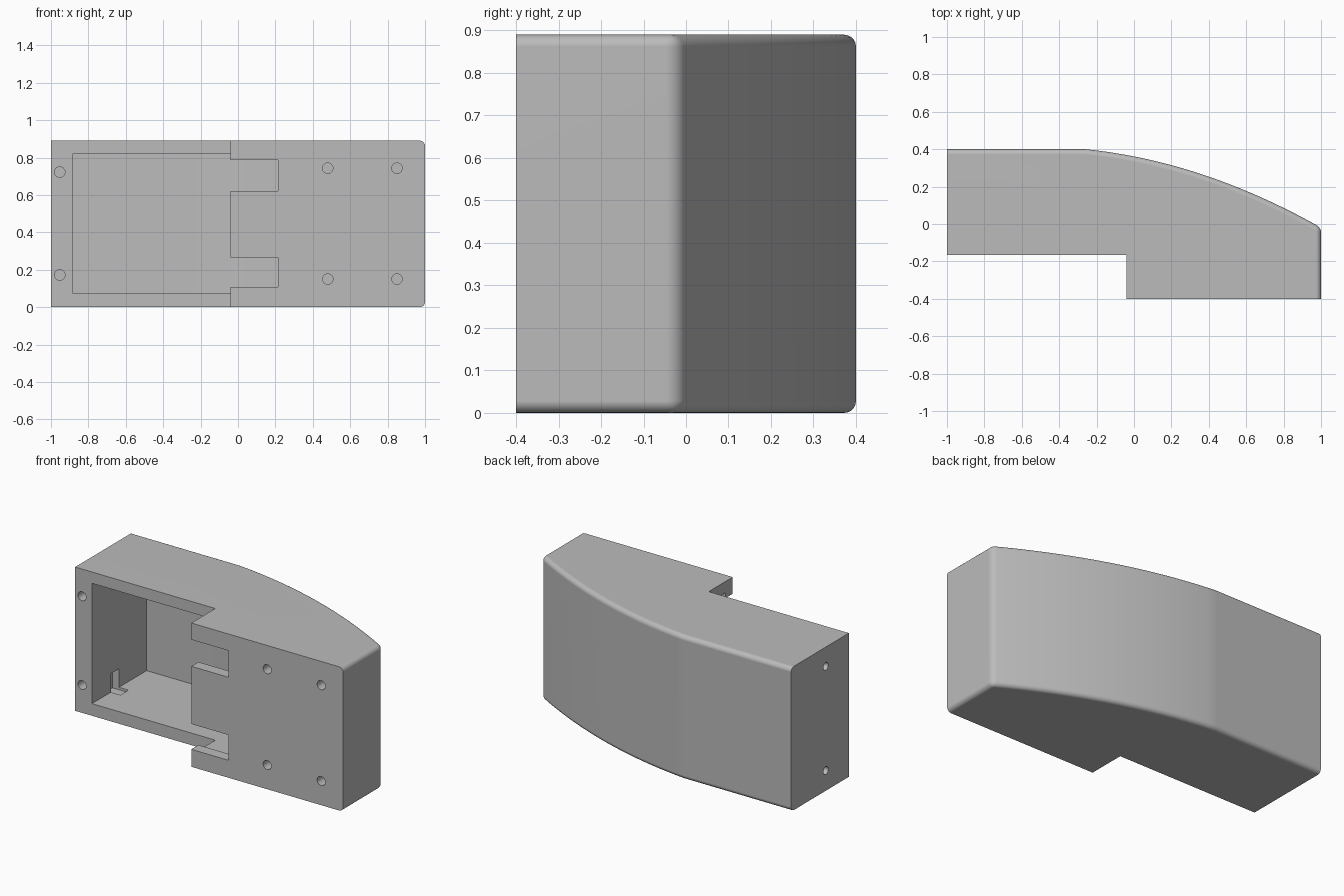
import bpy, bmesh
from math import pi, radians
from mathutils import Matrix, Vector

cube = bpy.data.objects.get("Cube")
if cube:
    bpy.data.objects.remove(cube, do_unlink=True)

HEIGHT = 0.89

# Single grey plastic
grey = bpy.data.materials.new("grey plastic")
grey.use_nodes = True
colour = (0.5, 0.5, 0.5, 1)
grey.diffuse_color = colour
bsdf = next(n for n in grey.node_tree.nodes if n.type == 'BSDF_PRINCIPLED')
bsdf.inputs["Base Color"].default_value = colour


def make_object(name, bm):
    bmesh.ops.recalc_face_normals(bm, faces=bm.faces[:])
    mesh = bpy.data.meshes.new(name)
    bm.to_mesh(mesh)
    bm.free()
    mesh.materials.append(grey)
    obj = bpy.data.objects.new(name, mesh)
    bpy.context.collection.objects.link(obj)
    return obj


def extrude_profile(points, z0, z1):
    bm = bmesh.new()
    face = bm.faces.new([bm.verts.new((x, y, z0)) for x, y in points])
    ext = bmesh.ops.extrude_face_region(bm, geom=[face])
    verts = [v for v in ext["geom"] if isinstance(v, bmesh.types.BMVert)]
    bmesh.ops.translate(bm, verts=verts, vec=(0, 0, z1 - z0))
    return bm


def box(name, x0, x1, y0, y1, z0, z1):
    return make_object(name, extrude_profile([(x0, y0), (x1, y0), (x1, y1), (x0, y1)], z0, z1))


def drill(name, centre, radius, depth, axis):
    bm = bmesh.new()
    turn = Matrix.Rotation(pi / 2, 4, 'X' if axis == 'Y' else 'Y')
    bmesh.ops.create_cone(bm, cap_ends=True, segments=24, radius1=radius, radius2=radius,
                          depth=depth, matrix=Matrix.Translation(Vector(centre)) @ turn)
    return make_object(name, bm)


def back_y(x):
    d = max(0, x + 0.26)
    return 0.4 - 0.101 * d - 0.184 * d * d


# Outer housing: stepped front, bowed back
curve = [(-0.26 + 1.26 * i / 20, back_y(-0.26 + 1.26 * i / 20)) for i in range(21)]
back = [(-1, 0.4)] + curve + [(1, -0.4)]
bm = extrude_profile(back + [(-0.04, -0.4), (-0.04, -0.165), (-1, -0.165)], 0, HEIGHT)


def is_rounded(edge):
    a, b = (v.co for v in edge.verts)
    if abs(a.z - b.z) > 0.1:
        return a.x > 0.99 and a.y > -0.1
    mid = (a + b) / 2
    return mid.x > 0.99 or (mid.y > back_y(mid.x) - 0.02 and mid.x > -0.99)


bmesh.ops.bevel(bm, geom=[e for e in bm.edges if is_rounded(e)], offset=0.028,
                offset_type='OFFSET', segments=5, profile=0.5, affect='EDGES', clamp_overlap=True)
housing = make_object("housing", bm)

# Inner compartment, running behind the raised front wall
inner = [(x, back_y(x) - 0.03) for x in (-0.885, -0.26, -0.1, 0.05, 0.2, 0.35)]
cavity = inner + [(0.35, -0.33), (-0.05, -0.33), (-0.05, -0.5), (-0.885, -0.5)]
cutters = [make_object("compartment_cutter", extrude_profile(cavity, 0.075, 0.82))]

# Latch slots in the raised wall
for z0, z1 in ((0.108, 0.265), (0.622, 0.787)):
    cutters.append(box("slot_cutter", -0.1, 0.215, -0.5, -0.3, z0, z1))

# Front screw holes
for x, y, heights in ((-0.953, -0.165, (0.172, 0.722)),
                      (0.48, -0.4, (0.15, 0.743)),
                      (0.85, -0.4, (0.15, 0.743))):
    for z in heights:
        cutters.append(drill("screw_hole_cutter", (x, y, z), 0.028, 0.3, 'Y'))

# End wall holes with nut pockets
for z in (0.125, 0.77):
    cutters.append(drill("end_hole_cutter", (-0.95, 0.06, z), 0.024, 0.2, 'X'))
    cutters.append(box("nut_pocket_cutter", -0.93, -0.82, 0.02, 0.1, z - 0.065, z + 0.065))

bpy.ops.object.select_all(action='DESELECT')
bpy.context.view_layer.objects.active = housing
housing.select_set(True)
for cutter in cutters:
    cutter.hide_render = True
    mod = housing.modifiers.new("cut", 'BOOLEAN')
    mod.operation = 'DIFFERENCE'
    mod.solver = 'EXACT'
    mod.object = cutter
    bpy.ops.object.modifier_apply(modifier=mod.name)
    bpy.data.objects.remove(cutter, do_unlink=True)

# Smooth curves, crisp edges
bpy.ops.object.shade_smooth_by_angle(angle=radians(30))
weighted = housing.modifiers.new("weighted normals", 'WEIGHTED_NORMAL')
weighted.keep_sharp = True
